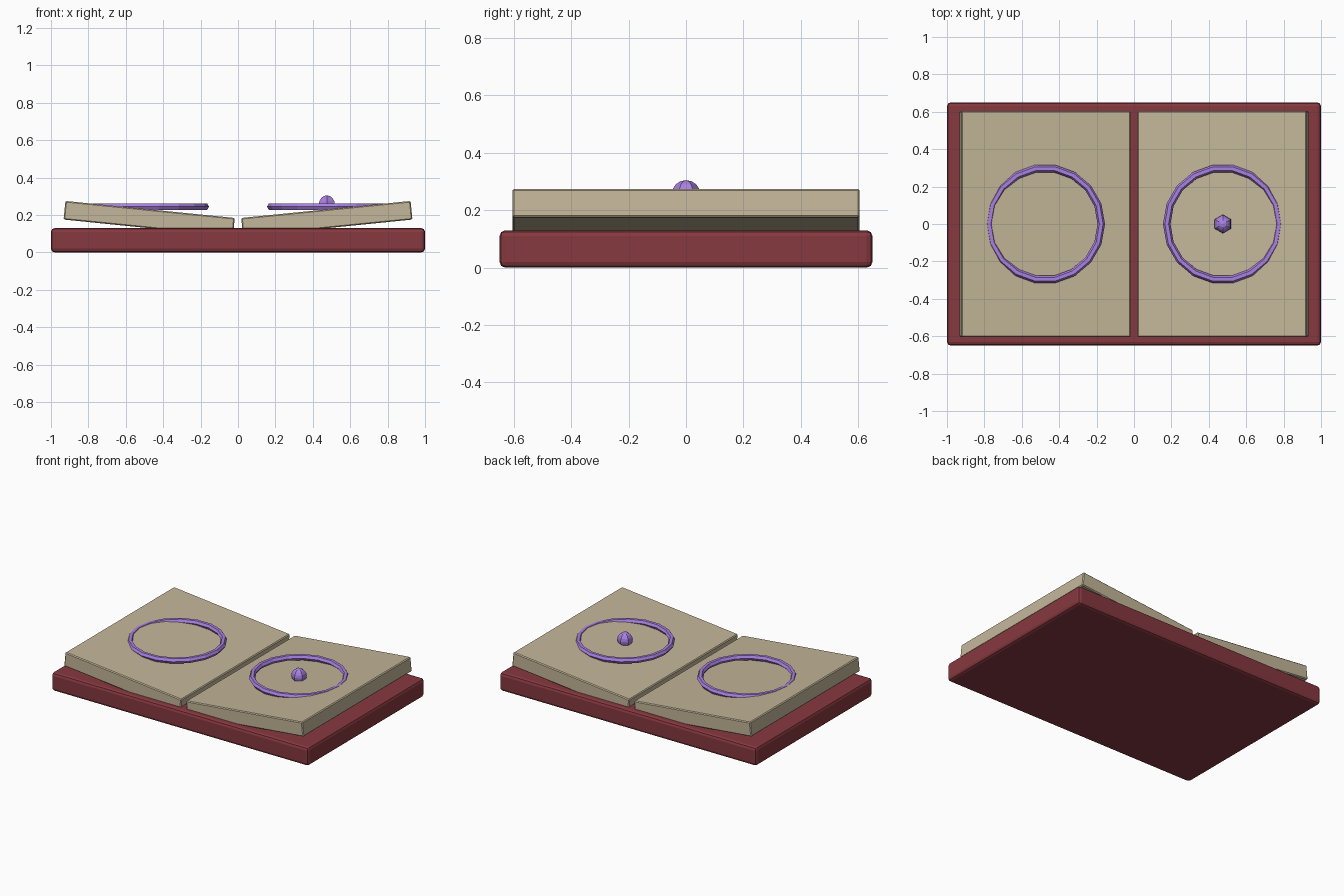
import bpy
from math import radians

if "Cube" in bpy.data.objects:
    bpy.data.objects.remove(bpy.data.objects["Cube"])


def material(name, color):
    m = bpy.data.materials.new(name)
    m.diffuse_color = (*color, 1)
    m.use_nodes = True
    m.node_tree.nodes["Principled BSDF"].inputs["Base Color"].default_value = m.diffuse_color
    return m


LEATHER = material("leather", (0.24, 0.04, 0.05))
PAPER = material("paper", (0.55, 0.47, 0.32))
INK = material("violet", (0.40, 0.22, 0.75))


def finish(name, mat):
    ob = bpy.context.object
    ob.name = name
    ob.data.materials.append(mat)
    return ob


def box(name, loc, size, mat, bevel, segments, tilt=0):
    bpy.ops.mesh.primitive_cube_add(size=1, location=loc)
    ob = finish(name, mat)
    ob.scale = size
    bpy.ops.object.transform_apply(location=False, rotation=False, scale=True)
    ob.rotation_euler.y = tilt
    mod = ob.modifiers.new("bevel", "BEVEL")
    mod.width, mod.segments = bevel, segments
    return ob


# Cover slab
box("cover", (0, 0, 0.065), (2, 1.3, 0.13), LEATHER, 0.02, 2)

# Tilted page blocks, each with an ornamental ring
for side, label in ((-1, "left"), (1, "right")):
    box(label + "_pages", (side * 0.475, 0, 0.18), (0.91, 1.21, 0.1),
        PAPER, 0.006, 1, -side * 0.1)
    bpy.ops.mesh.primitive_torus_add(
        location=(side * 0.475, 0, 0.245), major_radius=0.3,
        minor_radius=0.02, major_segments=18, minor_segments=6)
    finish(label + "_ring", INK)

# Stud in the middle of the right ring
bpy.ops.mesh.primitive_uv_sphere_add(segments=6, ring_count=8, radius=0.05,
                                     location=(0.475, 0, 0.255))
finish("stud", INK)
